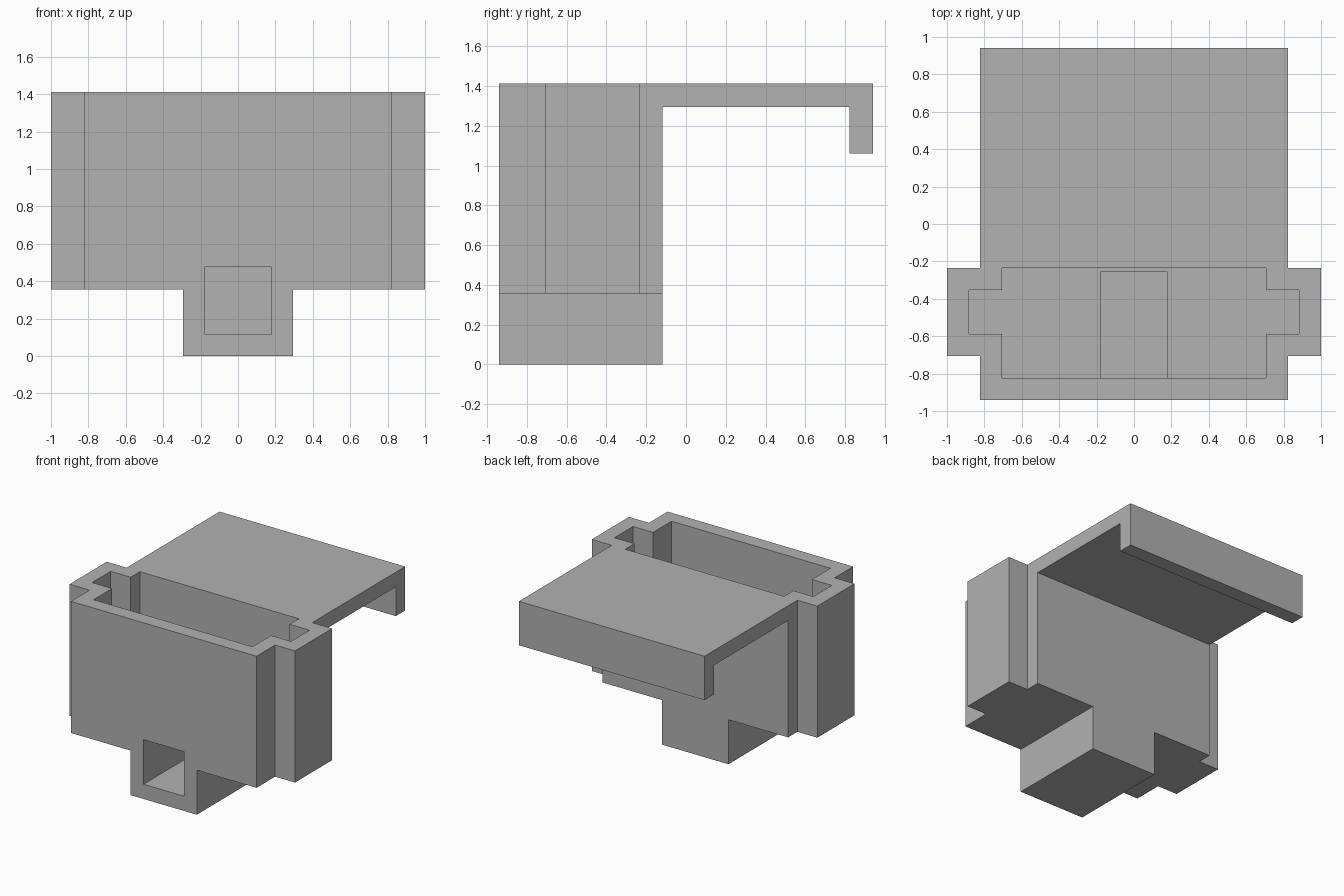
import bpy, bmesh

if "Cube" in bpy.data.objects:
    bpy.data.objects.remove(bpy.data.objects["Cube"])

WALL = 0.118
TOP = 1.412
BASE = 0.357            # underside of the bin
FLOOR = BASE + WALL     # inner floor of the bin
FRONT, BACK = -0.941, -0.118

grey = bpy.data.materials.new("grey plastic")
grey.use_nodes = True
colour = (0.445, 0.445, 0.445, 1)
grey.diffuse_color = colour
grey.node_tree.nodes["Principled BSDF"].inputs["Base Color"].default_value = colour


def prism(name, points, direction):
    """Extrude a closed flat profile along a direction."""
    bm = bmesh.new()
    face = bm.faces.new([bm.verts.new(p) for p in points])
    out = bmesh.ops.extrude_face_region(bm, geom=[face])
    moved = [v for v in out["geom"] if isinstance(v, bmesh.types.BMVert)]
    bmesh.ops.translate(bm, verts=moved, vec=direction)
    bmesh.ops.recalc_face_normals(bm, faces=bm.faces)
    mesh = bpy.data.meshes.new(name)
    bm.to_mesh(mesh)
    bm.free()
    mesh.materials.append(grey)
    obj = bpy.data.objects.new(name, mesh)
    bpy.context.collection.objects.link(obj)
    return obj


def box(name, half_x, y0, y1, z0, z1):
    base = [(-half_x, y0, z0), (half_x, y0, z0), (half_x, y1, z0), (-half_x, y1, z0)]
    return prism(name, base, (0, 0, z1 - z0))


def eared_prism(name, inset, z0, z1):
    """Rectangular plan with a narrower ear on each side."""
    x, ear_x = 0.823 - inset, 1.0 - inset
    y0, y1 = FRONT + inset, BACK - inset
    e0, e1 = -0.706 + inset, -0.235 - inset
    half = [(x, y0), (x, e0), (ear_x, e0), (ear_x, e1), (x, e1), (x, y1)]
    plan = half + [(-px, py) for px, py in reversed(half)]
    return prism(name, [(px, py, z0) for px, py in plan], (0, 0, z1 - z0))


def combine(target, tool, operation):
    """Apply a boolean and remove the tool object."""
    tool.hide_render = True
    mod = target.modifiers.new("boolean", "BOOLEAN")
    mod.operation, mod.solver, mod.object = operation, "EXACT", tool
    bpy.context.view_layer.objects.active = target
    bpy.ops.object.modifier_apply(modifier=mod.name)
    bpy.data.objects.remove(tool)


# Bin with side ears, standing on a central foot
bin_body = eared_prism("bin_body", 0, BASE, TOP)
combine(bin_body, box("foot", 0.294, FRONT, BACK, 0, BASE), "UNION")

# Hanging plate with a down-turned lip, as a side profile
hook = [(BACK, TOP), (0.941, TOP), (0.941, 1.06), (0.823, 1.06),
        (0.823, TOP - WALL), (BACK, TOP - WALL)]
plate = prism("hanging_plate", [(-0.823, y, z) for y, z in hook], (1.646, 0, 0))
combine(bin_body, plate, "UNION")

# Hollow interior and the dispensing slot through the foot
combine(bin_body, eared_prism("cavity", WALL, FLOOR, TOP + 0.2), "DIFFERENCE")
combine(bin_body, box("slot", 0.178, FRONT - 0.2, -0.256, WALL, FLOOR), "DIFFERENCE")
